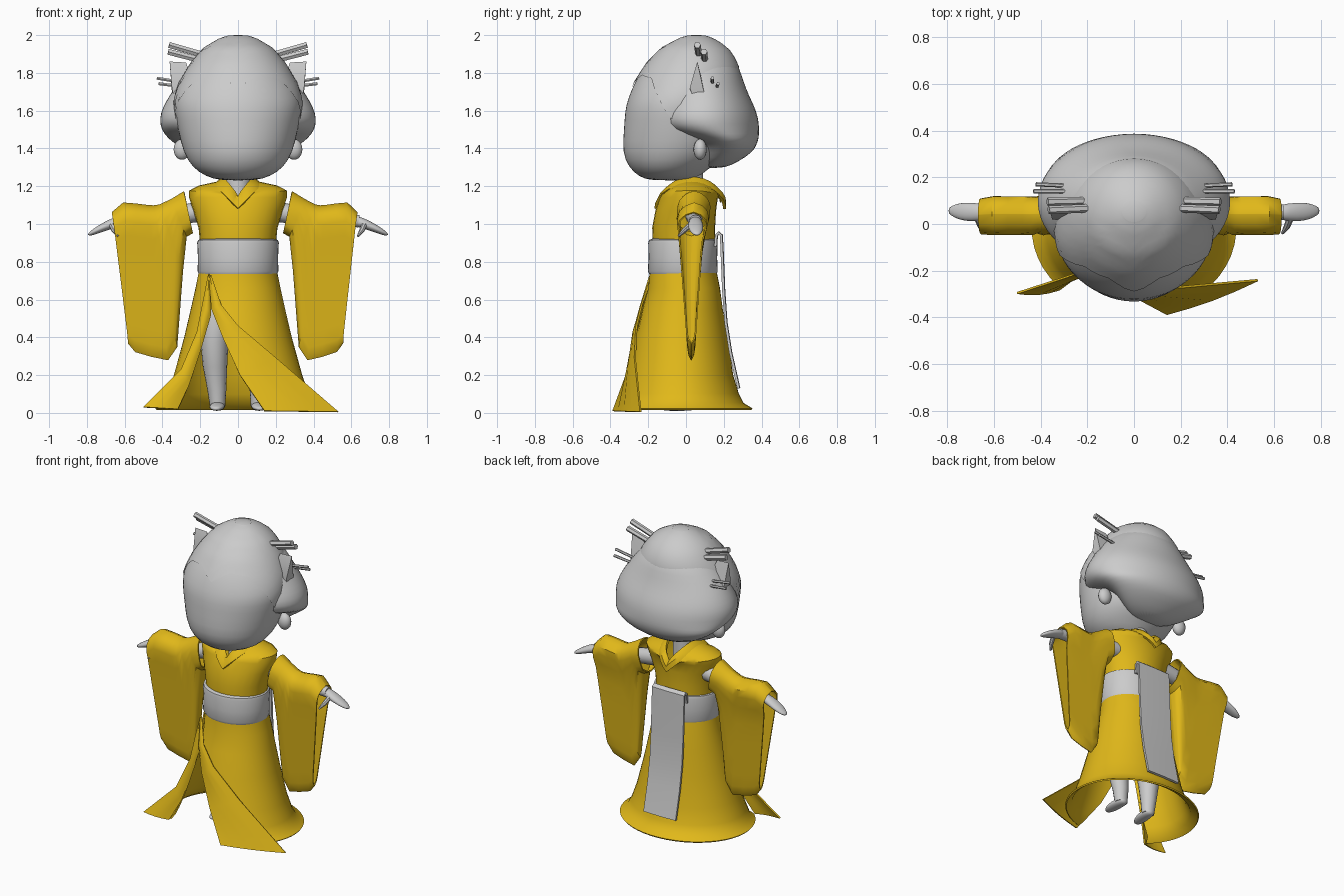
import bpy, bmesh, math
from mathutils import Vector

gold = bpy.data.materials.new("gold_cloth")
gold.diffuse_color = (0.75, 0.48, 0.01, 1)


def finish(name, bm, mat=None, thick=0, subdiv=0, angle=40):
    bmesh.ops.recalc_face_normals(bm, faces=bm.faces)
    me = bpy.data.meshes.new(name)
    bm.to_mesh(me)
    bm.free()
    ob = bpy.data.objects.new(name, me)
    bpy.context.collection.objects.link(ob)
    bpy.ops.object.select_all(action='DESELECT')
    ob.select_set(True)
    bpy.context.view_layer.objects.active = ob
    if mat:
        me.materials.append(mat)
    if subdiv:
        ob.modifiers.new("Smooth", 'SUBSURF').levels = subdiv
        bpy.ops.object.modifier_apply(modifier="Smooth")
    if thick:
        m = ob.modifiers.new("Thick", 'SOLIDIFY')
        m.thickness, m.offset = thick, 0
        bpy.ops.object.modifier_apply(modifier="Thick")
    bpy.ops.object.shade_smooth_by_angle(angle=math.radians(angle))
    return ob


def loft(name, rings, closed=True, caps=True, **kw):
    bm = bmesh.new()
    vs = [[bm.verts.new(p) for p in r] for r in rings]
    n = len(vs[0])
    for a, b in zip(vs, vs[1:]):
        for i in range(n if closed else n - 1):
            j = (i + 1) % n
            bm.faces.new((a[i], a[j], b[j], b[i]))
    if closed and caps:
        bm.faces.new(vs[0])
        bm.faces.new(vs[-1])
    return finish(name, bm, **kw)


def interp(table, t):
    for a, b in zip(table, table[1:]):
        if t <= b[0]:
            f = max(0, (t - a[0]) / (b[0] - a[0]))
            return [u + (v - u) * f for u, v in zip(a, b)][1:]
    return list(table[-1][1:])


def oval(z, rx, yf, yb, dip=0, a0=0, a1=math.tau, n=28, full=True):
    # horizontal oval from front y to back y, dip lowers front and back into a V
    pts = []
    for i in range(n):
        a = a0 + (a1 - a0) * i / (n if full else n - 1)
        pts.append((rx * math.cos(a), (yf + yb) / 2 + (yb - yf) / 2 * math.sin(a),
                    z - dip * (1 - abs(math.cos(a)))))
    return pts


def tube(name, path, n=12, **kw):
    # path entries: x, y, z, radius across, radius up
    rings = []
    for i, p in enumerate(path):
        d = Vector(path[min(i + 1, len(path) - 1)][:3]) - Vector(path[max(i - 1, 0)][:3])
        side = d.cross(Vector((0, 0, 1))) if abs(d.normalized().z) < .9 else Vector((1, 0, 0))
        side.normalize()
        up = side.cross(d).normalized()
        rings.append([Vector(p[:3]) + side * p[3] * math.cos(k * math.tau / n)
                      + up * p[4] * math.sin(k * math.tau / n) for k in range(n)])
    return loft(name, rings, **kw)


# Head
HEAD = [(1.23, .09, -.19, .03), (1.25, .17, -.25, .07), (1.3, .245, -.305, .13),
        (1.38, .292, -.34, .24), (1.5, .32, -.33, .25), (1.6, .338, -.325, .25),
        (1.66, .342, -.31, .27), (1.75, .31, -.275, .29), (1.85, .25, -.21, .275),
        (1.93, .18, -.13, .22), (1.98, .09, -.03, .14), (1.995, .03, .03, .08)]
loft("head", [oval(*r) for r in HEAD], subdiv=1)

# Hair cap with a pointed hairline
LINE = [(0, 1.72), (.35, 1.79), (.8, 1.77), (1.2, 1.64), (1.6, 1.5), (3.2, 1.45)]
cap = []
for k in range(13):
    ring = []
    for i in range(48):
        a = i * math.tau / 48
        d = abs((a + math.pi / 2 + math.pi) % math.tau - math.pi)
        low = interp(LINE, d)[0]
        z = low + (1.99 - low) * math.sin(k / 12 * math.pi / 2)
        rx, yf, yb = interp(HEAD, z)
        ring.append(((rx + .002) * math.cos(a),
                     (yf + yb) / 2 + ((yb - yf) / 2 + .002) * math.sin(a), z + .008 * k / 12))
    cap.append(ring)
loft("hair_cap", cap, caps=False)
loft("hair_crown", [oval(1.975, .1, -.04, .15), oval(1.99, .07, -.01, .12), oval(2.0, .02, .03, .08)])

# Rolled back hair
HAIR = [(1.295, .07, .08, .2), (1.325, .18, .07, .27), (1.38, .27, .07, .355),
        (1.42, .33, .06, .375), (1.455, .375, .0, .387), (1.5, .41, -.18, .39), (1.56, .42, -.2, .385),
        (1.62, .4, -.18, .365), (1.68, .365, -.15, .335), (1.75, .32, -.15, .307),
        (1.83, .25, -.12, .283), (1.9, .17, -.05, .24)]
loft("back_hair", [oval(*r) for r in HAIR], subdiv=1)

# Neck
loft("neck", [oval(1.02, .08, -.06, .09), oval(1.13, .068, -.05, .09), oval(1.28, .065, -.05, .09)])

# Robe bodice and collar
BODY = [(.88, .195, -.17, .15), (.98, .205, -.175, .15), (1.07, .232, -.158, .155),
        (1.14, .255, -.135, .165), (1.175, .255, -.13, .175, .03), (1.2, .205, -.128, .185, .07),
        (1.225, .09, -.12, .18, .11)]
loft("bodice", [oval(*r) for r in BODY], caps=False, mat=gold, thick=.008)
loft("collar", [oval(1.205, .125, -.16, .205, .125), oval(1.225, .1, -.145, .205, .11),
                oval(1.243, .072, -.11, .175, .1)], caps=False, mat=gold, thick=.016)

# Wide sash
SASH = [(.73, .19, -.18, .15), (.735, .207, -.195, .163), (.75, .214, -.202, .168),
        (.82, .212, -.198, .165), (.9, .216, -.2, .168), (.915, .212, -.196, .164), (.922, .192, -.18, .15)]
loft("sash", [oval(*r, n=40) for r in SASH])

# Hanging sash panel at the back
PANEL = [(.155, .88), (.16, .94), (.172, .953), (.186, .94), (.19, .85), (.198, .65),
         (.21, .48), (.235, .32), (.278, .13)]
loft("sash_panel", [[(-.12, y, z), (0, y + .003, z), (.12, y, z)] for y, z in PANEL],
     closed=False, thick=.014)

# Skirt with a front slit
SKIRT = [(.02, .435, -.385, .35), (.05, .395, -.355, .3), (.1, .37, -.34, .275), (.2, .335, -.31, .245),
         (.4, .28, -.265, .215), (.55, .245, -.225, .19), (.66, .22, -.195, .175), (.76, .2, -.185, .155)]
RIGHT = [(.02, .14), (.2, .01), (.4, -.08), (.55, -.135), (.76, -.15)]
LEFT = [(.02, -.32), (.15, -.26), (.33, -.2), (.52, -.15), (.76, -.152)]
rings = []
for r in SKIRT:
    a0 = -math.acos(interp(RIGHT, r[0])[0] / r[1])
    a1 = math.tau - math.acos(interp(LEFT, r[0])[0] / r[1])
    rings.append(oval(*r, a0=a0, a1=a1, n=40, full=False))
loft("skirt", rings, closed=False, mat=gold, thick=.01)


# Turned-out front flaps
def flap(name, inner, outer):
    rows = []
    for a, b in zip(inner, outer):
        a, b = Vector(a), Vector(b)
        rows.append([a.lerp(b, k / 4) + Vector((0, -.012 * math.sin(k / 4 * math.pi), 0)) for k in range(5)])
    loft(name, rows, closed=False, mat=gold, thick=.01)


flap("left_flap",
     [(-.15, -.18, .71), (-.138, -.22, .55), (-.08, -.27, .4), (.01, -.315, .2), (.14, -.385, .01)],
     [(-.145, -.18, .73), (-.09, -.235, .57), (.0, -.262, .46), (.2, -.27, .29), (.53, -.24, .005)])
flap("right_flap",
     [(-.15, -.17, .71), (-.145, -.2, .52), (-.2, -.21, .33), (-.26, -.235, .15), (-.32, -.28, .02)],
     [(-.155, -.17, .73), (-.185, -.19, .58), (-.215, -.2, .43), (-.3, -.23, .23), (-.5, -.295, .03)])

# Sleeve sections: top x, bottom x, top z, bottom z
SLEEVE = [(.285, .24, 1.17, .955), (.35, .275, 1.13, .935), (.41, .295, 1.1, .75), (.44, .325, 1.095, .35),
          (.47, .37, 1.097, .282), (.53, .45, 1.105, .3), (.59, .53, 1.11, .325), (.645, .565, 1.06, .37)]
WIDTH = [(.28, .012), (.5, .028), (.9, .058), (1.03, .082), (1.2, .085)]
MID = [(.28, .028), (.9, .026), (1.1, .043)]
STEPS = [0, .02, .06, .12, .22, .36, .52, .68, .82, .92, .97, 1]


def sleeve(side, s, reach):
    rings = []
    for xt, xb, zt, zb in SLEEVE:
        front, back = [], []
        for t in STEPS:
            x, z = xt + (xb - xt) * t, zt + (zb - zt) * t
            x += max(0, x - .35) * reach
            w = interp(WIDTH, z)[0] * min(1, math.sqrt((zt - z) / .06)) * min(1, math.sqrt(max(0, z - zb) / .04))
            y = interp(MID, z)[0]
            front.append((s * x, y - w - .0005, z))
            back.append((s * x, y + w + .0005, z))
        rings.append(front + back[::-1])
    loft(side + "_sleeve", rings, caps=False, mat=gold, thick=.008)


# Mirrored parts: arms, legs, ears, hair ornaments
for side, s, reach in (("left", 1, -.05), ("right", -1, .07)):
    sleeve(side, s, reach)
    tube(side + "_arm", [(s * .17, .045, 1.07, .05, .055), (s * .3, .043, 1.05, .05, .05),
                         (s * .44, .043, 1.03, .04, .035), (s * .64, .05, 1.015, .033, .033)])
    tube(side + "_hand", [(s * .61, .05, 1.02, .03, .03), (s * .66, .05, 1.005, .04, .028),
                          (s * .72, .052, .98, .042, .022), (s * .765, .056, .957, .032, .016),
                          (s * .795, .058, .942, .012, .007)], subdiv=1)
    tube(side + "_thumb", [(s * .67, .03, 1.0, .016, .016), (s * .655, -.01, .965, .014, .014),
                           (s * .635, -.04, .935, .006, .006)], n=8)
    tube(side + "_leg", [(s * .1, 0, .72, .08, .08), (s * .115, -.02, .5, .08, .08),
                         (s * .125, -.025, .38, .074, .078), (s * .122, -.005, .25, .065, .065),
                         (s * .112, .005, .12, .05, .048), (s * .108, .005, .03, .04, .038)], n=16)
    tube(side + "_foot", [(s * .106, .045, .03, .02, .016), (s * .107, .02, .036, .038, .026),
                          (s * .11, -.04, .034, .043, .024), (s * .115, -.09, .027, .038, .017),
                          (s * .117, -.125, .02, .015, .008)], subdiv=1)
    bm = bmesh.new()
    bmesh.ops.create_uvsphere(bm, u_segments=14, v_segments=10, radius=1)
    for v in bm.verts:
        v.co = (s * .297 + v.co.x * .045, .075 + v.co.y * .035, 1.395 + v.co.z * .055)
    finish(side + "_ear", bm)
    # Pointed hair fan
    bm = bmesh.new()
    for p in ((.362, .06, 1.86), (.275, .06, 1.855), (.35, .02, 1.72), (.35, .095, 1.7),
              (.335, .05, 1.64), (.22, .02, 1.7), (.22, .1, 1.7)):
        bm.verts.new((s * p[0], p[1], p[2]))
    bmesh.ops.convex_hull(bm, input=bm.verts)
    finish(side + "_hair_fan", bm)
    PINS = [((.13, .07, 1.88), (.365, .06, 1.948), .018), ((.15, .1, 1.855), (.37, .095, 1.912), .018),
            ((.2, .14, 1.735), (.43, .14, 1.772), .009), ((.2, .16, 1.715), (.42, .17, 1.743), .009)]
    for i, (a, b, r) in enumerate(PINS):
        tube(f"{side}_hairpin_{i + 1}", [(s * a[0], a[1], a[2], r, r), (s * b[0], b[1], b[2], r, r)], n=6)
